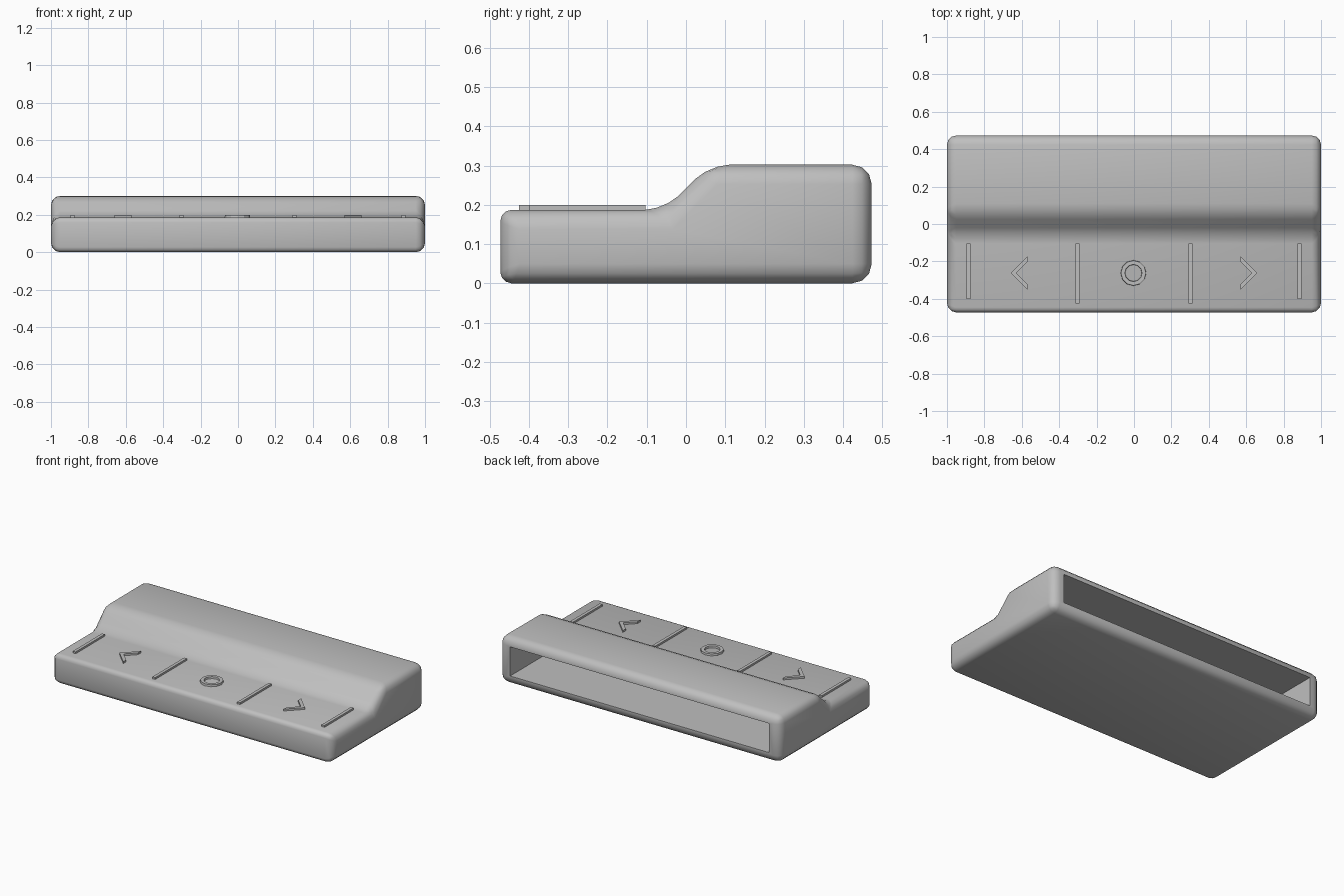
import bpy, bmesh, math

if "Cube" in bpy.data.objects:
    bpy.data.objects.remove(bpy.data.objects["Cube"])

grey = bpy.data.materials.new("plain grey")
grey.use_nodes = True
colour = (0.52, 0.52, 0.52, 1)
grey.diffuse_color = colour
for node in grey.node_tree.nodes:
    if node.type == 'BSDF_PRINCIPLED':
        node.inputs["Base Color"].default_value = colour


def make_object(name, bm):
    bmesh.ops.recalc_face_normals(bm, faces=bm.faces)
    mesh = bpy.data.meshes.new(name)
    bm.to_mesh(mesh)
    bm.free()
    mesh.materials.append(grey)
    obj = bpy.data.objects.new(name, mesh)
    bpy.context.collection.objects.link(obj)
    return obj


def prism(name, outline, depth):
    """Extrude a closed outline of 3D points along a vector."""
    bm = bmesh.new()
    face = bm.faces.new([bm.verts.new(p) for p in outline])
    ext = bmesh.ops.extrude_face_region(bm, geom=[face], use_keep_orig=True)
    moved = [v for v in ext["geom"] if isinstance(v, bmesh.types.BMVert)]
    bmesh.ops.translate(bm, verts=moved, vec=depth)
    return make_object(name, bm)


def box(name, x0, x1, y0, y1, z0, z1):
    return prism(name, [(x0, y0, z0), (x1, y0, z0), (x1, y1, z0), (x0, y1, z0)],
                 (0, 0, z1 - z0))


def select_only(obj):
    bpy.ops.object.select_all(action='DESELECT')
    obj.select_set(True)
    bpy.context.view_layer.objects.active = obj


# Stepped body: side profile extruded across the width
FRONT, BACK, DECK, TOP = -0.473, 0.473, 0.187, 0.302
profile = [(FRONT, 0), (FRONT, DECK), (-0.055, DECK), (0.06, TOP), (BACK, TOP), (BACK, 0)]
body = prism("body", [(-1, y, z) for y, z in profile], (2, 0, 0))

# Rounded edges: ends and back wide, front edges tighter
weights = body.data.attributes.new("bevel_weight_edge", 'FLOAT', 'EDGE')
for edge in body.data.edges:
    a, b = (body.data.vertices[i].co for i in edge.vertices)
    along_width = abs(a.x - b.x) > 1
    weights.data[edge.index].value = 0.5 if along_width and a.y < -0.3 else 0.9
bevel = body.modifiers.new("rounding", 'BEVEL')
bevel.limit_method = 'WEIGHT'
bevel.width = 0.055
bevel.segments = 3

# Open slot in the back
cutter = box("slot_cutter", -0.92, 0.92, 0.05, 0.6, 0.06, 0.247)
cutter.hide_render = True
slot = body.modifiers.new("slot", 'BOOLEAN')
slot.operation = 'DIFFERENCE'
slot.solver = 'EXACT'
slot.object = cutter
select_only(body)
for modifier in ("rounding", "slot"):
    bpy.ops.object.modifier_apply(modifier=modifier)
bpy.data.objects.remove(cutter)
select_only(body)
bpy.ops.object.shade_smooth_by_angle(angle=math.radians(40))

# Raised marks on the low deck
LOW, HIGH = DECK - 0.004, 0.199
MID = -0.262
for side, word in ((-1, "right"), (1, "left")):
    for x, y0, place in ((0.885, -0.40, "outer"), (0.302, -0.425, "inner")):
        box(f"{word}_{place}_divider", side * x - 0.01, side * x + 0.01,
            y0, -0.103, LOW, HIGH)
    arm = [(0.66, 0), (0.57, 0.09), (0.57, 0.06), (0.63, 0), (0.57, -0.06), (0.57, -0.09)]
    prism(f"{word}_arrow", [(side * x, MID + y, LOW) for x, y in arm],
          (0, 0, HIGH - LOW))

# Centre ring button
bm = bmesh.new()
SIDES = 12
loops = []
for radius, z in ((0.069, LOW), (0.067, HIGH), (0.046, HIGH), (0.044, LOW)):
    loops.append([bm.verts.new((-0.003 + radius * math.cos(i * math.tau / SIDES),
                                MID + radius * math.sin(i * math.tau / SIDES), z))
                  for i in range(SIDES)])
for k, loop in enumerate(loops):
    following = loops[(k + 1) % len(loops)]
    for i in range(SIDES):
        j = (i + 1) % SIDES
        bm.faces.new((loop[i], loop[j], following[j], following[i]))
make_object("centre_ring", bm)
